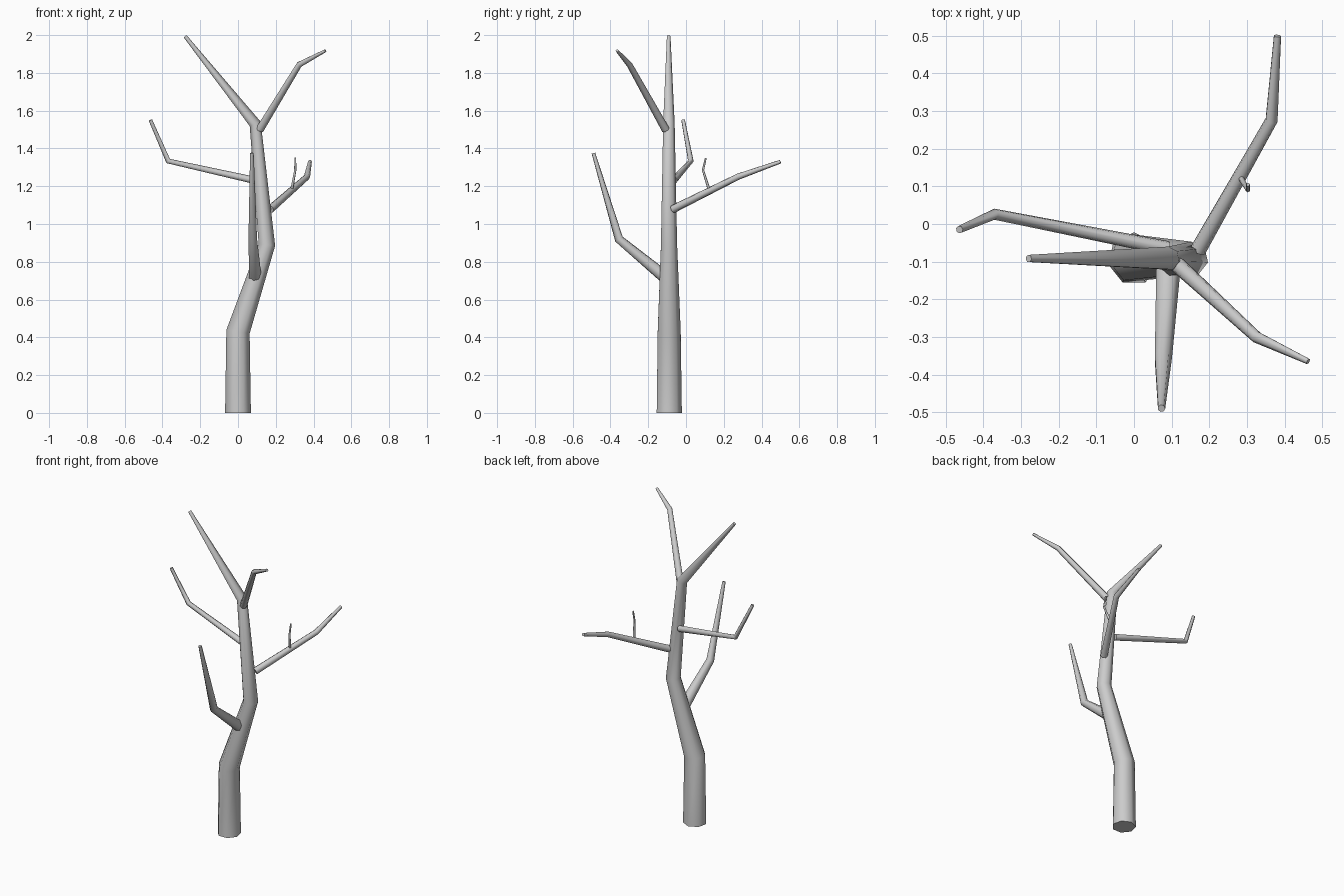
import bpy, bmesh, math
from mathutils import Vector

if "Cube" in bpy.data.objects:
    bpy.data.objects.remove(bpy.data.objects["Cube"])


def limb(name, pts, sides=7, ref=(0, 1, 0)):
    """Tapered tube through (x, y, z, radius) points, capped at both ends."""
    P = [Vector(p[:3]) for p in pts]
    seg = [(b - a).normalized() for a, b in zip(P, P[1:])]
    tangents = [seg[0]] + [(a + b).normalized() for a, b in zip(seg, seg[1:])] + [seg[-1]]
    bm = bmesh.new()
    u = Vector(ref)
    rings = []
    for p, t, spec in zip(P, tangents, pts):
        u = (u - t * u.dot(t)).normalized()
        v = t.cross(u)
        rings.append([bm.verts.new(p + spec[3] * (u * math.cos(a) + v * math.sin(a)))
                      for a in (2 * math.pi * i / sides for i in range(sides))])
    for a, b in zip(rings, rings[1:]):
        for i in range(sides):
            j = (i + 1) % sides
            bm.faces.new((a[i], a[j], b[j], b[i]))
    bm.faces.new(rings[0][::-1])
    bm.faces.new(rings[-1])
    bmesh.ops.recalc_face_normals(bm, faces=bm.faces)
    me = bpy.data.meshes.new(name)
    bm.to_mesh(me)
    bm.free()
    ob = bpy.data.objects.new(name, me)
    bpy.context.collection.objects.link(ob)
    bpy.context.view_layer.objects.active = ob
    ob.select_set(True)
    bpy.ops.object.shade_smooth_by_angle(angle=math.radians(60))
    ob.select_set(False)
    return ob


# Trunk, bending twice and ending in the top left bough
limb("trunk", [(0, -.092, 0, .07), (0, -.092, .43, .064), (.153, -.092, .89, .045),
               (.091, -.092, 1.53, .032), (-.28, -.092, 1.994, .01)])

# Side branches, each with one elbow
limb("front_branch", [(.09, -.115, .722, .034), (.077, -.355, .92, .024), (.073, -.49, 1.375, .01)], ref=(1, 0, 0))
limb("back_right_branch", [(.17, -.07, 1.078, .022), (.365, .275, 1.25, .017), (.381, .5, 1.33, .01)], ref=(0, 0, 1))
limb("left_branch", [(.09, -.065, 1.23, .02), (-.37, .026, 1.333, .015), (-.464, -.015, 1.55, .01)], ref=(0, 0, 1))
limb("top_right_branch", [(.115, -.108, 1.5, .022), (.325, -.3, 1.845, .016), (.463, -.365, 1.918, .008)], ref=(0, 0, 1))

# Small twig on the back right branch
limb("twig", [(.284, .123, 1.18, .008), (.303, .09, 1.285, .006), (.303, .105, 1.35, .005)], ref=(1, 0, 0))
